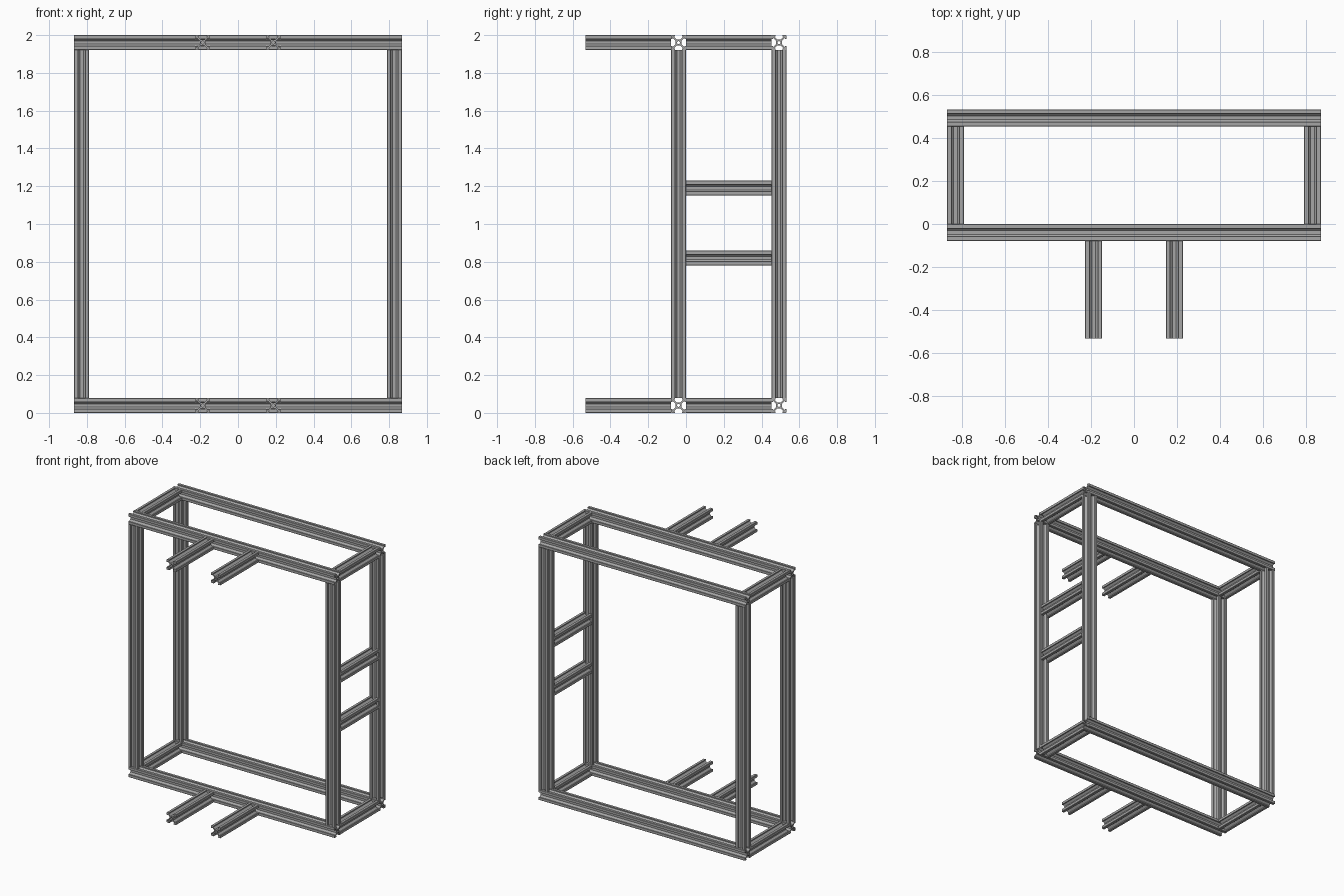
import bpy, bmesh
from math import cos, sin, pi
from mathutils import Vector

cube = bpy.data.objects.get("Cube")
if cube:
    bpy.data.objects.remove(cube, do_unlink=True)

# Overall sizes
W = 0.079            # bar width
H = W / 2
X, Y, Z = 0.867, 0.532, 2.0
FRONT = -H           # centre line of the front frame
BACK = Y - H         # centre line of the back frame
SIDE = X - H         # centre line of the posts

aluminium = bpy.data.materials.new("grey aluminium")
aluminium.use_nodes = True
grey = (0.38, 0.38, 0.38, 1)
aluminium.diffuse_color = grey
aluminium.node_tree.nodes["Principled BSDF"].inputs["Base Color"].default_value = grey


def slot_profile():
    """Outer outline of a square bar with a slot in each side."""
    half = [(0.94, 1), (0.48, 1), (0.48, 0.8), (0.64, 0.8), (0.22, 0.38)]
    side = half + [(-x, y) for x, y in reversed(half)]
    points = []
    for _ in range(4):
        points += side
        side = [(-y, x) for x, y in side]
    return [(x * H, y * H) for x, y in points]


OUTLINE = slot_profile()
BORE = [(0.2 * H * cos(i * pi / 8), 0.2 * H * sin(i * pi / 8)) for i in range(16)]


def bar(name, axis, start, end, centre):
    """Slotted bar along axis 0, 1 or 2; centre gives the other two coordinates."""
    bm = bmesh.new()
    rims = ([], [])
    for loop in (OUTLINE, BORE):
        rings = []
        for along, rim in zip((start, end), rims):
            ring = []
            for u, v in loop:
                co = [centre[0] + u, centre[1] + v]
                co.insert(axis, along)
                ring.append(bm.verts.new(Vector(co)))
            rim += [bm.edges.new((ring[i - 1], ring[i])) for i in range(len(ring))]
            rings.append(ring)
        a, b = rings
        for i in range(len(a)):
            bm.faces.new((a[i - 1], a[i], b[i], b[i - 1]))
    # End caps with the bore left open
    for rim in rims:
        bmesh.ops.triangle_fill(bm, edges=rim, use_beauty=True)
    bmesh.ops.recalc_face_normals(bm, faces=bm.faces[:])
    mesh = bpy.data.meshes.new(name)
    bm.to_mesh(mesh)
    bm.free()
    mesh.materials.append(aluminium)
    bpy.context.collection.objects.link(bpy.data.objects.new(name, mesh))


# Top and bottom frames with the forward arms
for level, z in (("bottom", H), ("top", Z - H)):
    bar(f"{level}_front_rail", 0, -X, X, (FRONT, z))
    bar(f"{level}_back_rail", 0, -X, X, (BACK, z))
    for hand, s in (("left", 1), ("right", -1)):
        bar(f"{level}_{hand}_cross_rail", 1, 0, Y - W, (s * SIDE, z))
        bar(f"{level}_{hand}_arm", 1, -Y, -W, (s * 0.187, z))

# Corner posts
for hand, s in (("left", 1), ("right", -1)):
    bar(f"front_{hand}_post", 2, W, Z - W, (s * SIDE, FRONT))
    bar(f"back_{hand}_post", 2, W, Z - W, (s * SIDE, BACK))

# Two rungs on the left side only
for name, z in (("lower_rung", 0.82), ("upper_rung", 1.19)):
    bar(name, 1, 0, Y - W, (SIDE, z))
